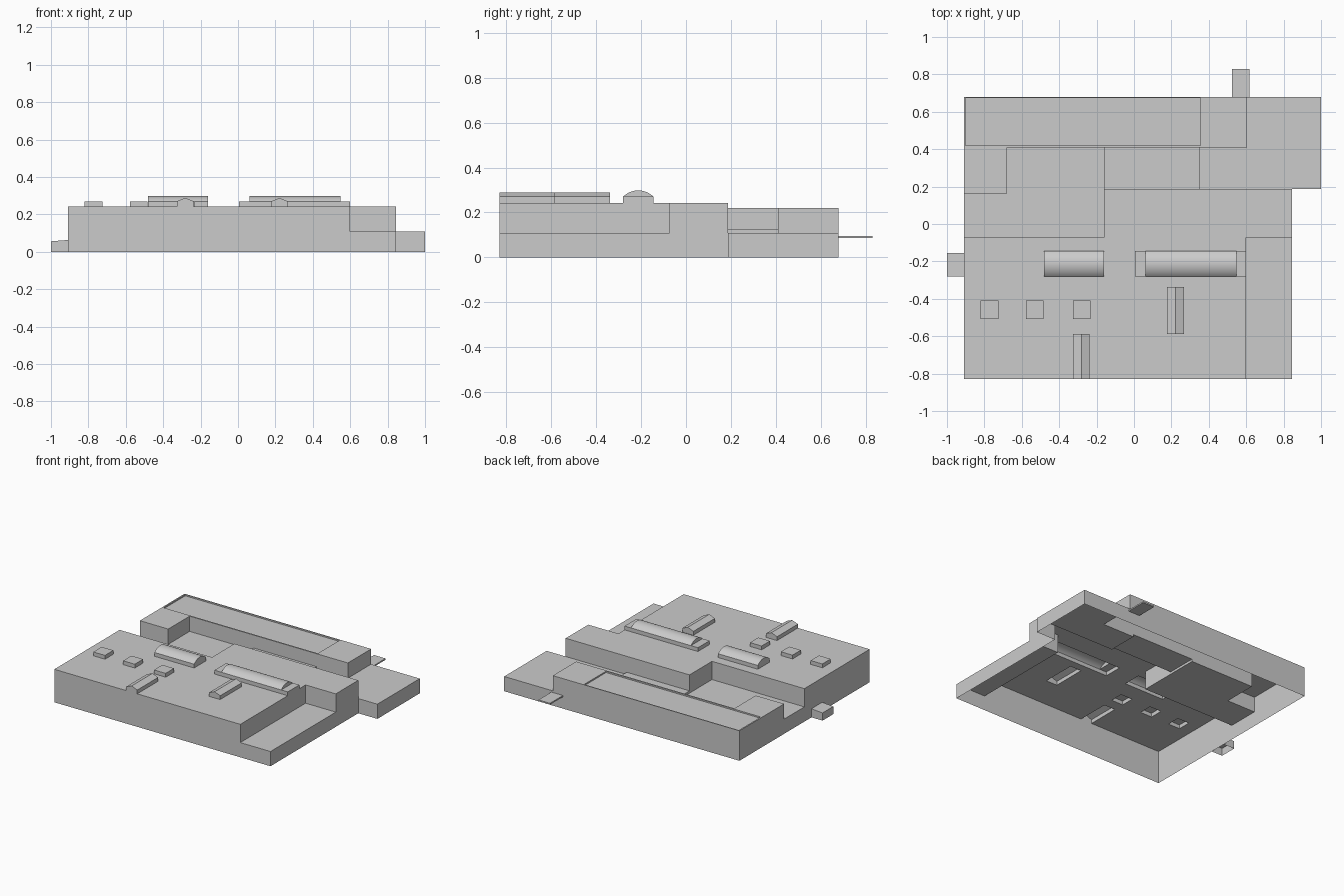
import bpy, bmesh, math
from mathutils import Vector

if "Cube" in bpy.data.objects:
    bpy.data.objects.remove(bpy.data.objects["Cube"])


def finish(name, bm, smooth=False):
    bmesh.ops.remove_doubles(bm, verts=bm.verts, dist=1e-5)
    mesh = bpy.data.meshes.new(name)
    bm.to_mesh(mesh)
    bm.free()
    ob = bpy.data.objects.new(name, mesh)
    bpy.context.collection.objects.link(ob)
    if smooth:
        bpy.context.view_layer.objects.active = ob
        ob.select_set(True)
        bpy.ops.object.shade_smooth_by_angle(angle=math.radians(30))
        ob.select_set(False)
    return ob


def face(bm, pts, out):
    """Add a face whose normal points along out."""
    f = bm.faces.new([bm.verts.new(p) for p in pts])
    f.normal_update()
    if f.normal.dot(Vector(out)) < 0:
        f.normal_flip()


def stepped_shell(name, rects):
    """Open-bottomed shell of flat roofs; later rectangles override earlier ones."""
    xs = sorted({v for r in rects for v in r[:2]})
    ys = sorted({v for r in rects for v in r[2:4]})

    def cell(i, j):
        best = (0, True)
        if 0 <= i < len(xs) - 1 and 0 <= j < len(ys) - 1:
            cx, cy = (xs[i] + xs[i + 1]) / 2, (ys[j] + ys[j + 1]) / 2
            for x0, x1, y0, y1, h, is_open in rects:
                if x0 < cx < x1 and y0 < cy < y1:
                    best = (h, is_open)
        return best

    bm = bmesh.new()
    for i in range(len(xs)):
        for j in range(len(ys)):
            h, is_open = cell(i, j)
            x, y = xs[i], ys[j]
            if not is_open:
                X, Y = xs[i + 1], ys[j + 1]
                face(bm, [(x, y, h), (X, y, h), (X, Y, h), (x, Y, h)], (0, 0, 1))
            left, below = cell(i - 1, j)[0], cell(i, j - 1)[0]
            if left != h:
                Y = ys[j + 1]
                face(bm, [(x, y, h), (x, Y, h), (x, Y, left), (x, y, left)], (left - h, 0, 0))
            if below != h:
                X = xs[i + 1]
                face(bm, [(x, y, h), (X, y, h), (X, y, below), (x, y, below)], (0, below - h, 0))
    bmesh.ops.remove_doubles(bm, verts=bm.verts, dist=1e-5)
    bmesh.ops.dissolve_limit(bm, angle_limit=0.01, verts=bm.verts, edges=bm.edges)
    return finish(name, bm)


def cap(name, profile, start, end, axis, smooth=False):
    """Bottomless roof-light cap: profile (u, z) swept along axis x or y."""
    def P(u, z, t):
        return (t, u, z) if axis == 'x' else (u, t, z)
    bm = bmesh.new()
    mid = sum(p[0] for p in profile) / len(profile)
    for (u0, z0), (u1, z1) in zip(profile, profile[1:]):
        face(bm, [P(u0, z0, start), P(u1, z1, start), P(u1, z1, end), P(u0, z0, end)],
             P((u0 + u1) / 2 - mid, 1, 0))
    for t, s in ((start, -1), (end, 1)):
        face(bm, [P(u, z, t) for u, z in profile], P(0, 0, s))
    return finish(name, bm, smooth)


def solid(name, x0, x1, y0, y1, z0, zl, zr, bottom=True):
    """Box with a top sloping from zl (left) to zr (right)."""
    bm = bmesh.new()
    face(bm, [(x0, y0, zl), (x1, y0, zr), (x1, y1, zr), (x0, y1, zl)], (0, 0, 1))
    for y, s in ((y0, -1), (y1, 1)):
        face(bm, [(x0, y, z0), (x1, y, z0), (x1, y, zr), (x0, y, zl)], (0, s, 0))
    face(bm, [(x0, y0, z0), (x0, y1, z0), (x0, y1, zl), (x0, y0, zl)], (-1, 0, 0))
    if bottom:
        face(bm, [(x1, y0, z0), (x1, y1, z0), (x1, y1, zr), (x1, y0, zr)], (1, 0, 0))
        face(bm, [(x0, y0, z0), (x1, y0, z0), (x1, y1, z0), (x0, y1, z0)], (0, 0, -1))
    return finish(name, bm)


ROOF, CURB, LOW, BAR = 0.242, 0.27, 0.108, 0.22
rects = [
    (-0.91, 0.845, -0.83, 0.41, LOW, False),     # low wings
    (0.35, 1.0, 0.188, 0.68, LOW, False),        # low rear right wing
    (-0.91, 0.60, -0.83, -0.073, ROOF, False),   # main hall
    (-0.16, 0.845, -0.073, 0.188, ROOF, False),  # hall extension
    (-0.16, 0.35, 0.188, 0.41, 0.125, False),    # courtyard roof
    (-0.91, 0.605, 0.41, 0.68, BAR, False),      # long rear bar
    (-0.91, -0.68, 0.162, 0.41, BAR, False),     # bar return
    (-0.90, 0.355, 0.42, 0.673, 0.21, False),    # sunken bar roof
    (0.005, 0.60, -0.28, -0.145, CURB, False),   # long skylight curb
]
# Flat roof vents
rects += [(x, x + 0.095, -0.507, -0.41, CURB, False) for x in (-0.82, -0.578, -0.327)]
# Roof-light curbs, open under their caps
barrels = [(-0.482, -0.16), (0.062, 0.547)]
ridges = [(-0.327, -0.83, -0.588), (0.177, -0.588, -0.338)]
rects += [(a, b, -0.28, -0.145, CURB, True) for a, b in barrels]
rects += [(x, x + 0.09, a, b, CURB, True) for x, a, b in ridges]
stepped_shell("building_shell", rects)

# Barrel skylights: shallow circular arc
half, rise = 0.0675, 0.028
rad = (half * half + rise * rise) / (2 * rise)
sweep = math.asin(half / rad)
arc = [(-0.2125 + rad * math.sin(a), CURB + rise - rad + rad * math.cos(a))
       for a in (sweep * (k / 8 - 1) for k in range(17))]
for n, (a, b) in enumerate(barrels):
    cap(f"barrel_skylight_{n + 1}", arc, a, b, 'x', True)

# Gabled skylights
for n, (x, a, b) in enumerate(ridges):
    cap(f"ridge_skylight_{n + 1}", [(x, CURB), (x + 0.045, 0.288), (x + 0.09, CURB)], a, b, 'y')

# Side porch and rear canopy
solid("side_porch", -1.0, -0.91, -0.28, -0.155, 0, 0.056, 0.063, bottom=False)
solid("rear_canopy", 0.523, 0.617, 0.68, 0.83, 0.086, 0.096, 0.096)
